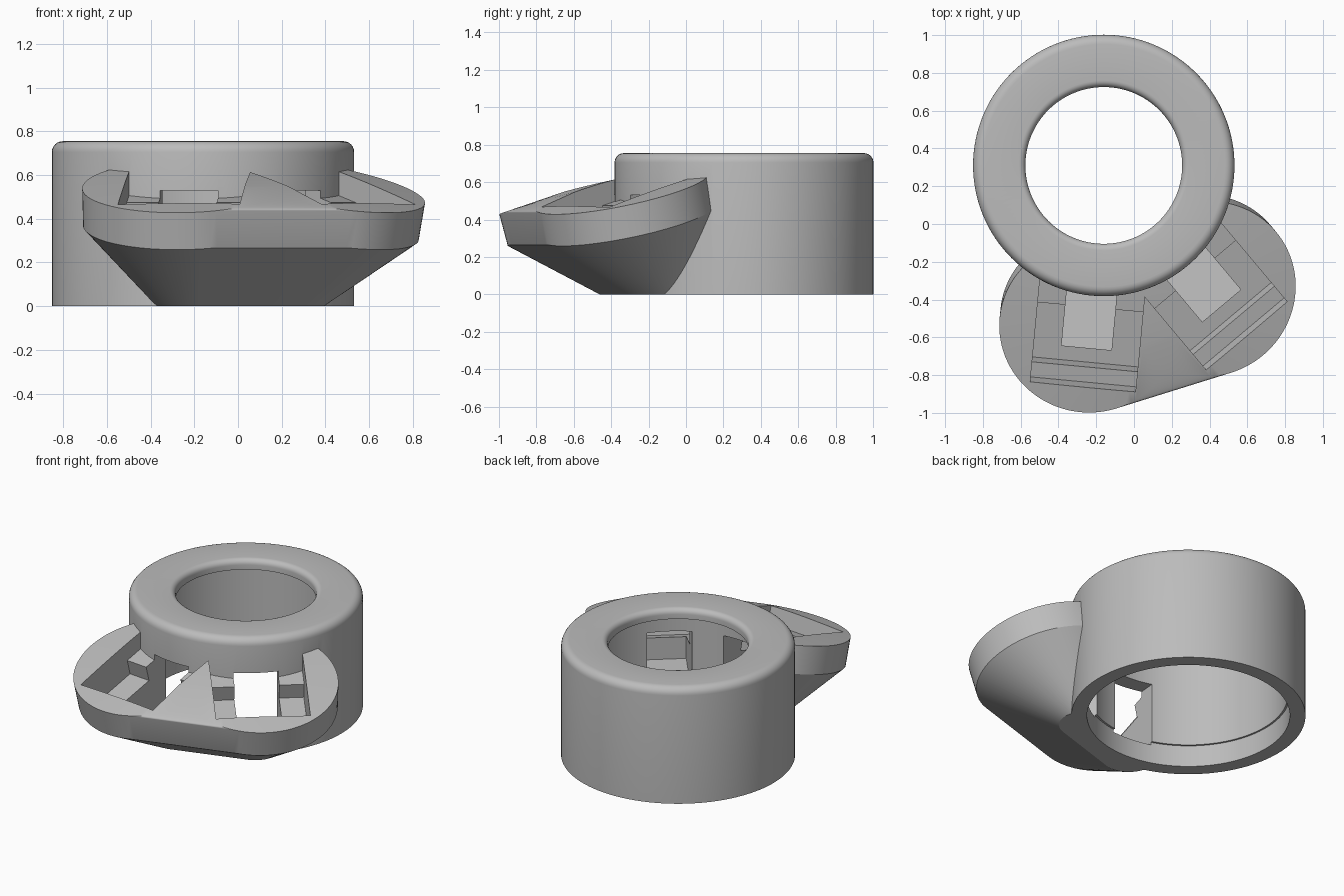
import bpy, bmesh, math
from mathutils import Matrix, Vector

if "Cube" in bpy.data.objects:
    bpy.data.objects.remove(bpy.data.objects["Cube"])

RING = Vector((-0.16, 0.31, 0))
ANGLES = [math.radians(264.6), math.radians(310)]
TILT = math.radians(15)
PAD_DIST, PAD_Z, PAD_R, PAD_T = 0.855, 0.55, 0.473, 0.175
UP = Vector((0, 0, 1))

grey = bpy.data.materials.new("plain grey")
grey.use_nodes = True
colour = (0.5, 0.5, 0.5, 1)
grey.diffuse_color = colour
grey.node_tree.nodes["Principled BSDF"].inputs["Base Color"].default_value = colour


def make(name, bm):
    bmesh.ops.recalc_face_normals(bm, faces=bm.faces)
    mesh = bpy.data.meshes.new(name)
    bm.to_mesh(mesh)
    bm.free()
    mesh.materials.append(grey)
    ob = bpy.data.objects.new(name, mesh)
    bpy.context.collection.objects.link(ob)
    return ob


def frame(angle, dist, z, tilt):
    """Axes: sideways, outward from the ring, and normal."""
    out = Vector((math.cos(angle), math.sin(angle), 0))
    side = Vector((math.sin(angle), -math.cos(angle), 0))
    v = out * math.cos(tilt) - UP * math.sin(tilt)
    n = out * math.sin(tilt) + UP * math.cos(tilt)
    m = Matrix((side, v, n)).transposed().to_4x4()
    m.translation = RING + out * dist + UP * z
    return m


def prism(name, points, half, matrix):
    """Extrude an outward/height profile sideways."""
    bm = bmesh.new()
    a, b = [[bm.verts.new(matrix @ Vector((s, p, q))) for p, q in points]
            for s in (-half, half)]
    bm.faces.new(a)
    bm.faces.new(b)
    for i in range(len(a)):
        j = (i + 1) % len(a)
        bm.faces.new((a[i], a[j], b[j], b[i]))
    return make(name, bm)


def lathe(name, profile, steps=128):
    """Spin a closed radius/height profile about the ring axis."""
    bm = bmesh.new()
    rows = [[bm.verts.new(RING + Vector((r * math.cos(t), r * math.sin(t), z)))
             for r, z in profile]
            for t in (2 * math.pi * i / steps for i in range(steps))]
    for i in range(steps):
        a, b = rows[i], rows[(i + 1) % steps]
        for j in range(len(profile)):
            k = (j + 1) % len(profile)
            bm.faces.new((a[j], b[j], b[k], a[k]))
    return make(name, bm)


def arc(r, z, radius, start, end, n=6):
    return [(r + radius * math.cos(math.radians(start + (end - start) * i / n)),
             z + radius * math.sin(math.radians(start + (end - start) * i / n)))
            for i in range(n + 1)]


def combine(target, other, operation):
    mod = target.modifiers.new("combine", "BOOLEAN")
    mod.operation = operation
    mod.solver = "EXACT"
    mod.object = other
    bpy.context.view_layer.objects.active = target
    bpy.ops.object.modifier_apply(modifier=mod.name)
    bpy.data.objects.remove(other)


# Side body: hull of two tilted round pads and two small feet
bm = bmesh.new()
for angle in ANGLES:
    pad = frame(angle, PAD_DIST, PAD_Z, TILT)
    foot = frame(angle, 0.62, 0, 0)
    for m, radius, z in ((pad, PAD_R, 0), (pad, PAD_R, -PAD_T), (foot, 0.155, 0)):
        for i in range(96):
            t = 2 * math.pi * i / 96
            bm.verts.new(m @ Vector((radius * math.cos(t), radius * math.sin(t), z)))
hull = bmesh.ops.convex_hull(bm, input=bm.verts)
bmesh.ops.delete(bm, geom=[v for v in bm.verts if not v.link_faces], context="VERTS")
bmesh.ops.dissolve_limit(bm, angle_limit=0.002, verts=bm.verts, edges=bm.edges)
body = make("ring_with_button_pads", bm)

# Stepped pockets in the pads
POCKET = [(-0.4, 0.3), (-0.4, -0.1), (-0.078, -0.1), (-0.078, -0.2),
          (0.25, -0.2), (0.25, -0.1), (0.333, -0.1), (0.333, 0.3)]
for angle in ANGLES:
    combine(body, prism("pocket", POCKET, 0.28, frame(angle, PAD_DIST, PAD_Z, TILT)),
            "DIFFERENCE")

# Clear the inside of the ring from the body
bm = bmesh.new()
bmesh.ops.create_cone(bm, cap_ends=True, segments=128, radius1=0.64, radius2=0.64,
                      depth=4, matrix=Matrix.Translation(RING))
combine(body, make("core", bm), "DIFFERENCE")

# Ring shell with rounded top, inner lip and a small step in the bore
shell = [(0.6, 0), (0.692, 0)]
shell += arc(0.642, 0.705, 0.05, 0, 90)
shell += arc(0.45, 0.72, 0.035, 90, 180)
shell += [(0.415, 0.69), (0.588, 0.69), (0.588, 0.14), (0.6, 0.14)]
combine(body, lathe("ring", shell), "UNION")

# Square passages from the pockets into the bore
PASSAGE = [(0.4, 0.1), (0.97, 0.17), (0.97, 0.45), (0.7, 0.53), (0.4, 0.53)]
for angle in ANGLES:
    combine(body, prism("passage", PASSAGE, 0.133, frame(angle, 0, 0, 0)), "DIFFERENCE")

bpy.ops.object.select_all(action="DESELECT")
body.select_set(True)
bpy.context.view_layer.objects.active = body
bpy.ops.object.shade_smooth_by_angle(angle=math.radians(25))
